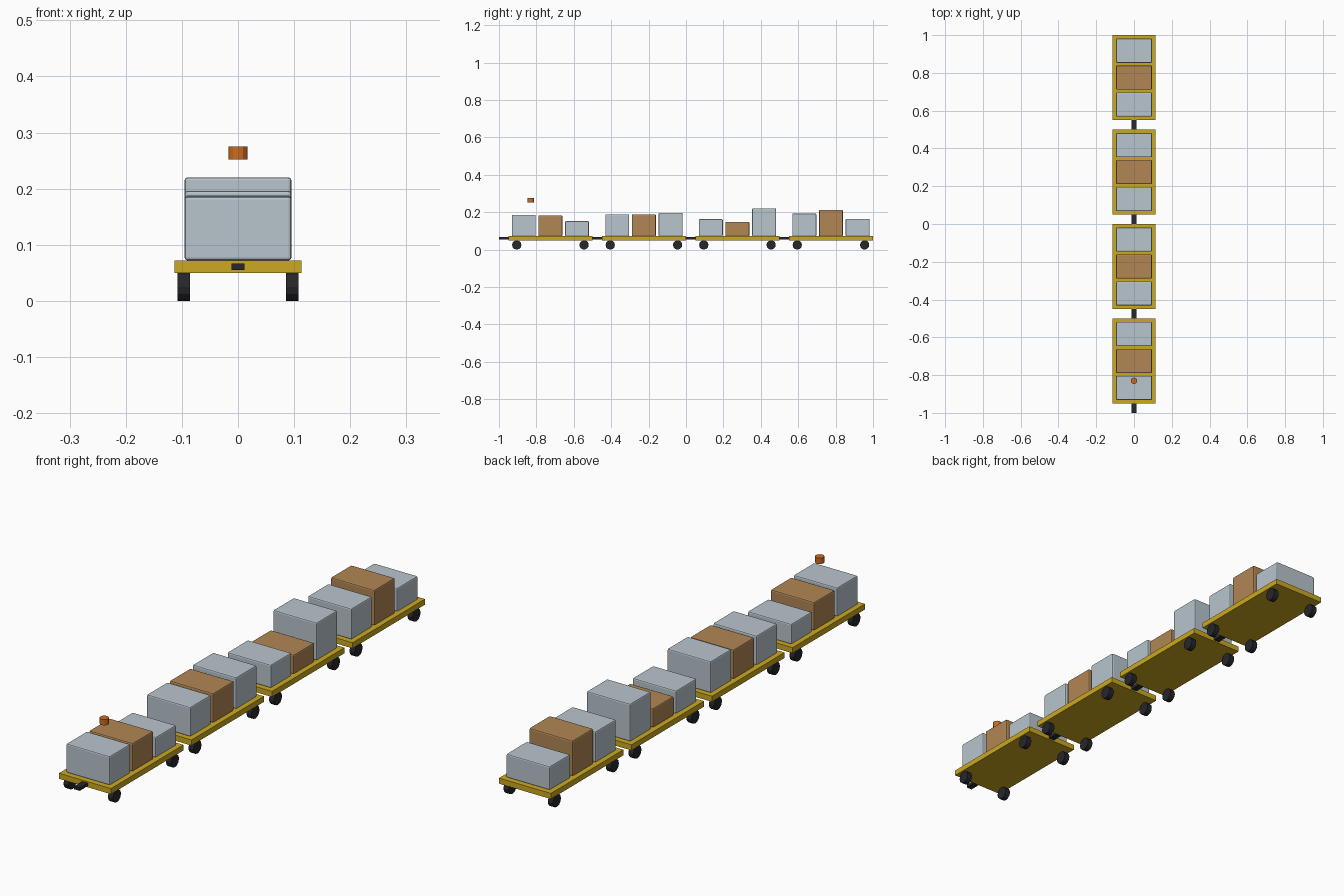
import bpy
import bmesh
import math
from mathutils import Matrix

default = bpy.data.objects.get("Cube")
if default:
    bpy.data.objects.remove(default, do_unlink=True)


def material(name, r, g, b):
    m = bpy.data.materials.new(name)
    m.use_nodes = True
    m.diffuse_color = (r, g, b, 1)
    m.node_tree.nodes["Principled BSDF"].inputs["Base Color"].default_value = (r, g, b, 1)
    return m


YELLOW = material("cart_yellow", 0.60, 0.40, 0.015)
GREY = material("pale_grey", 0.48, 0.56, 0.61)
BROWN = material("cardboard_brown", 0.44, 0.24, 0.09)
BLACK = material("rubber_black", 0.02, 0.02, 0.025)
ORANGE = material("beacon_orange", 0.60, 0.15, 0.015)


def finish(bm, name, mat, loc):
    mesh = bpy.data.meshes.new(name)
    bm.to_mesh(mesh)
    bm.free()
    mesh.materials.append(mat)
    ob = bpy.data.objects.new(name, mesh)
    ob.location = loc
    bpy.context.collection.objects.link(ob)
    return ob


def box(name, size, loc, mat, bevel=0):
    bm = bmesh.new()
    bmesh.ops.create_cube(bm, size=1)
    bmesh.ops.scale(bm, vec=size, verts=bm.verts)
    ob = finish(bm, name, mat, loc)
    if bevel:
        mod = ob.modifiers.new("soft_edges", "BEVEL")
        mod.width = bevel
        mod.segments = 2
    return ob


def cylinder(name, radius, depth, loc, mat, sides, axis="Z"):
    bm = bmesh.new()
    turn = Matrix.Rotation(math.pi / 2, 4, "Y") if axis == "X" else Matrix()
    bmesh.ops.create_cone(bm, cap_ends=True, segments=sides, radius1=radius,
                          radius2=radius, depth=depth, matrix=turn)
    return finish(bm, name, mat, loc)


# Luggage top heights for each cart, front to back
LOADS = [
    (0.186, 0.183, 0.152),
    (0.188, 0.188, 0.196),
    (0.163, 0.148, 0.220),
    (0.193, 0.212, 0.165),
]
CART_LENGTH, PITCH, DECK_TOP = 0.45, 0.5, 0.072

for i, tops in enumerate(LOADS):
    y = -0.725 + i * PITCH
    tag = f"_{i + 1}"
    # Flat deck and tow bar
    box("deck" + tag, (0.226, CART_LENGTH, 0.022), (0, y, 0.061), YELLOW)
    box("tow_bar" + tag, (0.024, 0.05, 0.012), (0, y - 0.25, 0.061), BLACK)
    # Four wheels
    for side, sx in (("left", 1), ("right", -1)):
        for end, sy in (("front", -1), ("rear", 1)):
            cylinder(f"{end}_{side}_wheel{tag}", 0.025, 0.022,
                     (sx * 0.0965, y + sy * 0.18, 0.025), BLACK, 12, "X")
    # Three luggage boxes
    for j, top in enumerate(tops):
        height = top - DECK_TOP
        box(f"luggage{tag}_{j + 1}", (0.19, 0.128, height),
            (0, y + (j - 1) * 0.1425, DECK_TOP + height / 2),
            BROWN if j == 1 else GREY, 0.005)

# Warning beacon above the lead cart
cylinder("beacon", 0.017, 0.023, (0, -0.83, 0.2635), ORANGE, 12)
